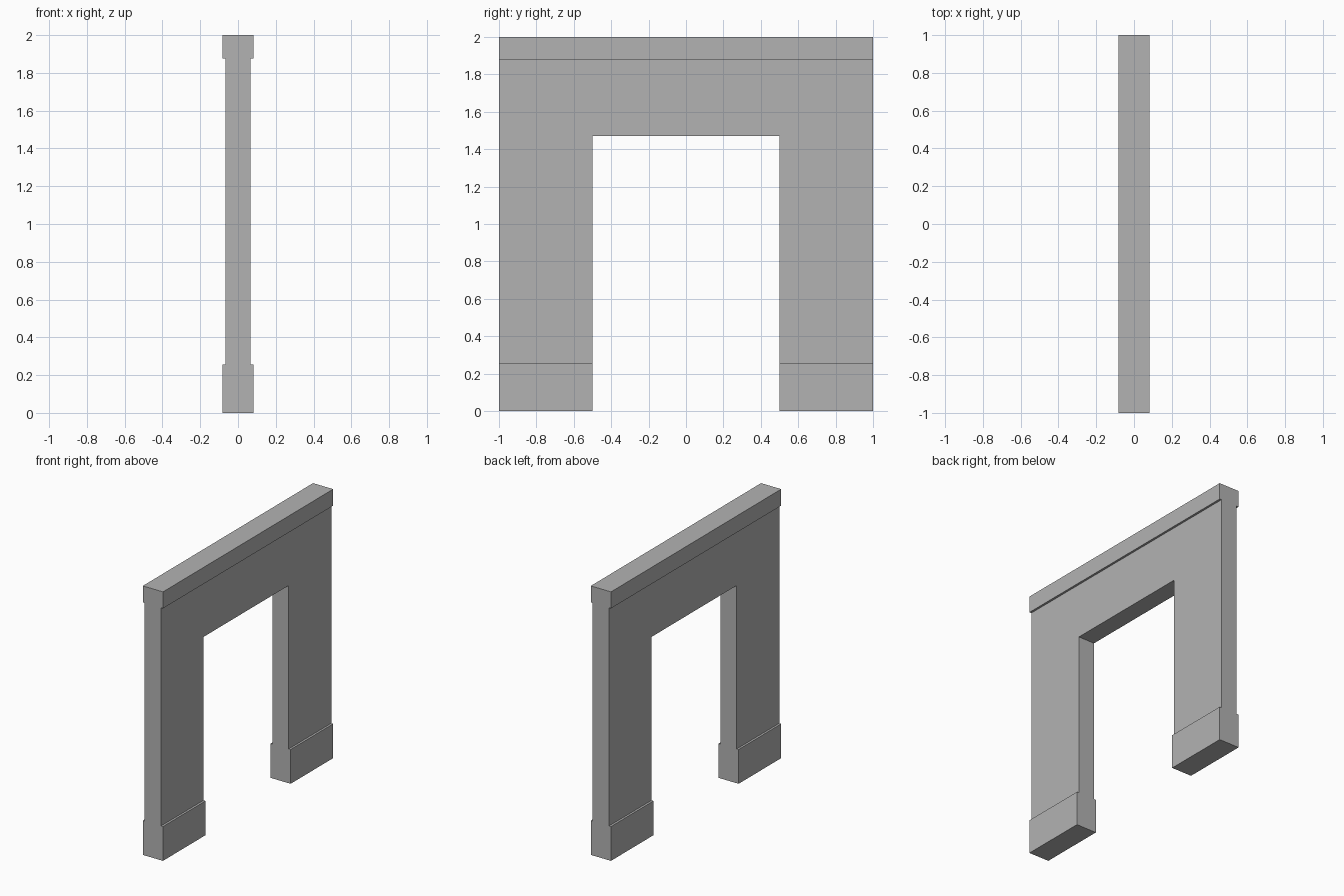
import bpy
import bmesh

if "Cube" in bpy.data.objects:
    bpy.data.objects.remove(bpy.data.objects["Cube"], do_unlink=True)

grey = bpy.data.materials.new("plain grey")
grey.use_nodes = True
colour = (0.45, 0.45, 0.45, 1)
grey.diffuse_color = colour
grey.node_tree.nodes["Principled BSDF"].inputs["Base Color"].default_value = colour

WALL, TRIM = 0.067, 0.083        # half thicknesses
BASE_TOP, CROWN_BOTTOM, TOP = 0.255, 1.877, 2.0
OPENING, HEAD = 0.5, 1.47        # doorway half width and height


def slab(name, outline, half):
    """Extrude a (y, z) outline to a slab centred on x = 0."""
    bm = bmesh.new()
    face = bm.faces.new([bm.verts.new((-half, y, z)) for y, z in outline])
    extruded = bmesh.ops.extrude_face_region(bm, geom=[face])["geom"]
    verts = [v for v in extruded if isinstance(v, bmesh.types.BMVert)]
    bmesh.ops.translate(bm, verts=verts, vec=(2 * half, 0, 0))
    bmesh.ops.recalc_face_normals(bm, faces=bm.faces)
    mesh = bpy.data.meshes.new(name)
    bm.to_mesh(mesh)
    bm.free()
    mesh.materials.append(grey)
    obj = bpy.data.objects.new(name, mesh)
    bpy.context.collection.objects.link(obj)
    return obj


def rectangle(y0, y1, z0, z1):
    return [(y0, z0), (y1, z0), (y1, z1), (y0, z1)]


# Wall with the doorway left open
half_wall = [(1, CROWN_BOTTOM), (1, BASE_TOP), (OPENING, BASE_TOP), (OPENING, HEAD)]
slab("doorway_wall", half_wall + [(-y, z) for y, z in reversed(half_wall)], WALL)

# Thicker trim along the top and at the feet
slab("top_trim", rectangle(-1, 1, CROWN_BOTTOM, TOP), TRIM)
slab("front_base_trim", rectangle(-1, -OPENING, 0, BASE_TOP), TRIM)
slab("back_base_trim", rectangle(OPENING, 1, 0, BASE_TOP), TRIM)
